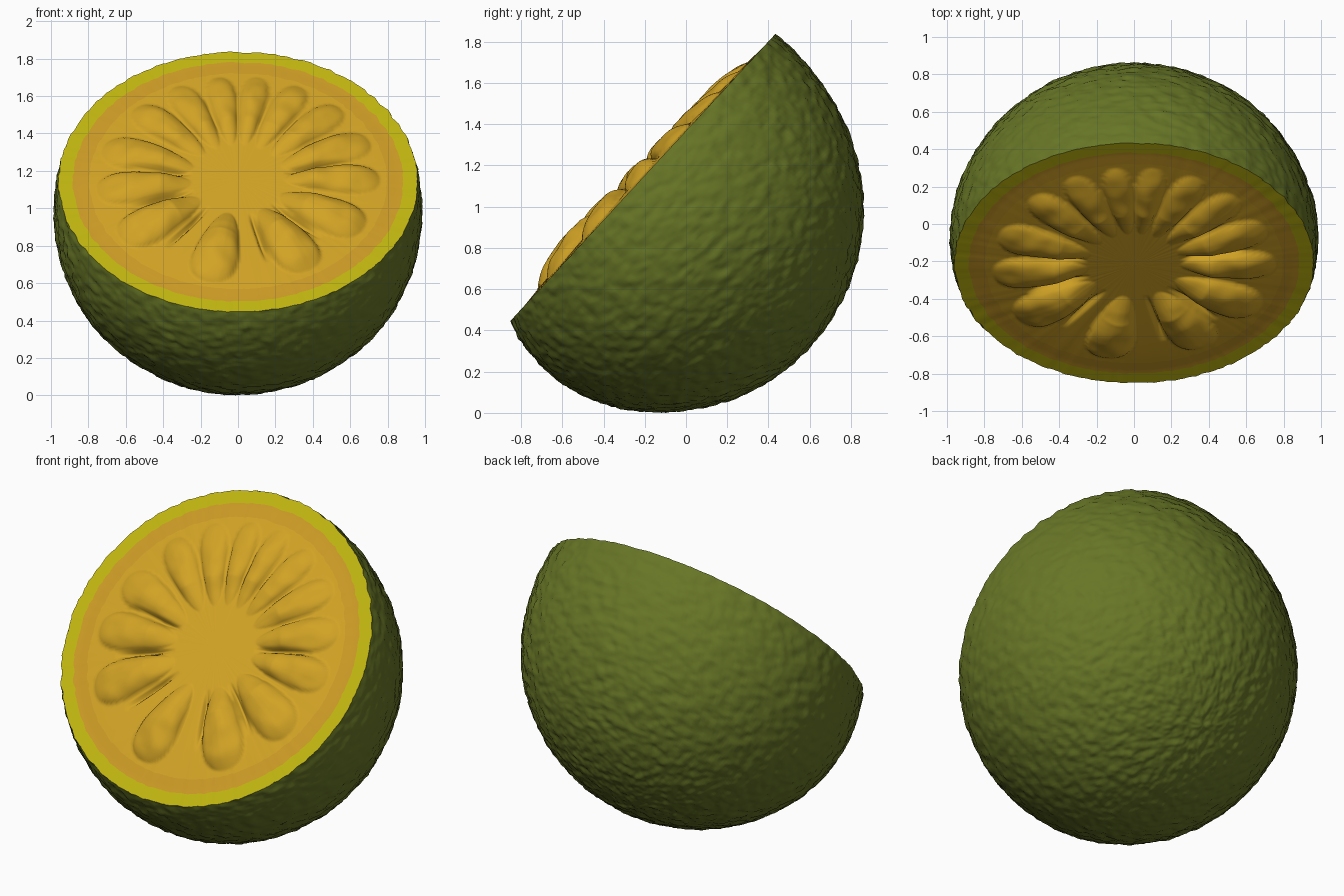
import bpy, bmesh
from math import sin, cos, pi, acos, radians, exp
from mathutils import Vector, noise

cube = bpy.data.objects.get("Cube")
if cube:
    bpy.data.objects.remove(cube, do_unlink=True)

# Cut plane frame: sideways, up the slope, and out of the cut
SIDE = Vector((1, 0, 0))
SLOPE = Vector((0, 0.686, 0.728))
OUT = SIDE.cross(SLOPE)
CUT = Vector((0, -0.21, 1.145))
RADIUS, DEPTH = 0.98, 0.175
CENTRE = CUT - SLOPE * 0.055 - OUT * DEPTH
RIM = acos(DEPTH / RADIUS)
SEGMENTS = 320


def material(name, colour):
    mat = bpy.data.materials.new(name)
    mat.use_nodes = True
    mat.diffuse_color = (*colour, 1)
    mat.node_tree.nodes["Principled BSDF"].inputs["Base Color"].default_value = (*colour, 1)
    return mat


def sheet(name, point, start, end, rows, mat):
    """Polar grid of point(angle, parameter) as a smooth open surface."""
    bm = bmesh.new()
    grid = []
    for i in range(rows + 1):
        p = start + (end - start) * i / rows
        grid.append([bm.verts.new(point(2 * pi * j / SEGMENTS, p)) for j in range(SEGMENTS)])
    for a, b in zip(grid, grid[1:]):
        for j in range(SEGMENTS):
            k = (j + 1) % SEGMENTS
            bm.faces.new((a[j], b[j], b[k], a[k])).smooth = True
    bmesh.ops.remove_doubles(bm, verts=bm.verts, dist=0.00005)
    mesh = bpy.data.meshes.new(name)
    bm.to_mesh(mesh)
    bm.free()
    mesh.materials.append(mat)
    obj = bpy.data.objects.new(name, mesh)
    bpy.context.collection.objects.link(obj)
    return obj


# Pebbled skin: a sphere whose rim leans up the slope
def skin_point(angle, phi):
    ray = (SIDE * cos(angle) + SLOPE * sin(angle)) * sin(phi) + OUT * cos(phi)
    lean = max(0, 1 - (phi - RIM) / 0.7) ** 2
    bumps = noise.noise(ray * 19) * 0.009 + noise.noise(ray * 38) * 0.005
    size = RADIUS * (1 + lean * (0.055 * sin(angle) - 0.02)) + bumps
    ray.x *= 1.013
    return CENTRE + ray * size


# Seed lobes: direction and half width, set by the gap to the neighbours
ANGLES = sorted([82, 64, 44, 22, 0, -28, -60, -102, -145, -174, -198, -224, -244, -262])
LOBES = []
for i, a in enumerate(ANGLES):
    before = (a - ANGLES[i - 1]) % 360
    after = (ANGLES[(i + 1) % len(ANGLES)] - a) % 360
    width = min(0.145, radians(min(before, after)) * 0.31)
    LOBES.append((radians(a), width))
CRACKS = [radians(a) for a in (11, -44, -75, -128, -160, 172)]
INNER, OUTER = 0.25, 0.76


def flesh_height(x, y):
    r = (x * x + y * y) ** 0.5
    height = 0.0
    for angle, width in LOBES:
        along = x * cos(angle) + y * sin(angle)
        across = y * cos(angle) - x * sin(angle)
        u = (along - INNER) / (OUTER - INNER)
        if 0 < u < 1:
            half = width * u ** 0.5 * (1 - u ** 5) ** 0.5 * 1.15
            if abs(across) < half:
                top = (0.055 - 0.015 * sin(angle)) * min(1, u * 3) * (1 - u ** 6)
                height = max(height, top * (1 - (across / half) ** 2) ** 0.6)
    for angle in CRACKS:
        along = x * cos(angle) + y * sin(angle)
        across = y * cos(angle) - x * sin(angle)
        if INNER < along < 0.62:
            fade = sin(pi * (along - INNER) / (0.62 - INNER))
            height -= 0.035 * fade * exp(-(across / 0.012) ** 2)
    dome = 0.015 * max(0, 1 - (r / 0.85) ** 4)
    ripple = 0.012 * noise.noise(Vector((x, y, 0)) * 9) * min(1, height * 25)
    return dome + height + ripple


def cut_point(angle, fraction):
    flat = CUT.lerp(skin_point(angle, RIM), fraction)
    local = flat - CUT
    return flat + OUT * flesh_height(local.dot(SIDE), local.dot(SLOPE))


green = material("skin green", (0.136, 0.180, 0.019))
yellow = material("rind yellow", (0.530, 0.465, 0.005))
band = material("outer flesh amber", (0.600, 0.325, 0.019))
amber = material("flesh amber", (0.640, 0.365, 0.018))

sheet("skin", skin_point, RIM, pi, 150, green)
sheet("rind", cut_point, 0.92, 1, 4, yellow)
sheet("outer_flesh", cut_point, 0.83, 0.92, 6, band)
sheet("seed_flesh", cut_point, 0, 0.83, 90, amber)
